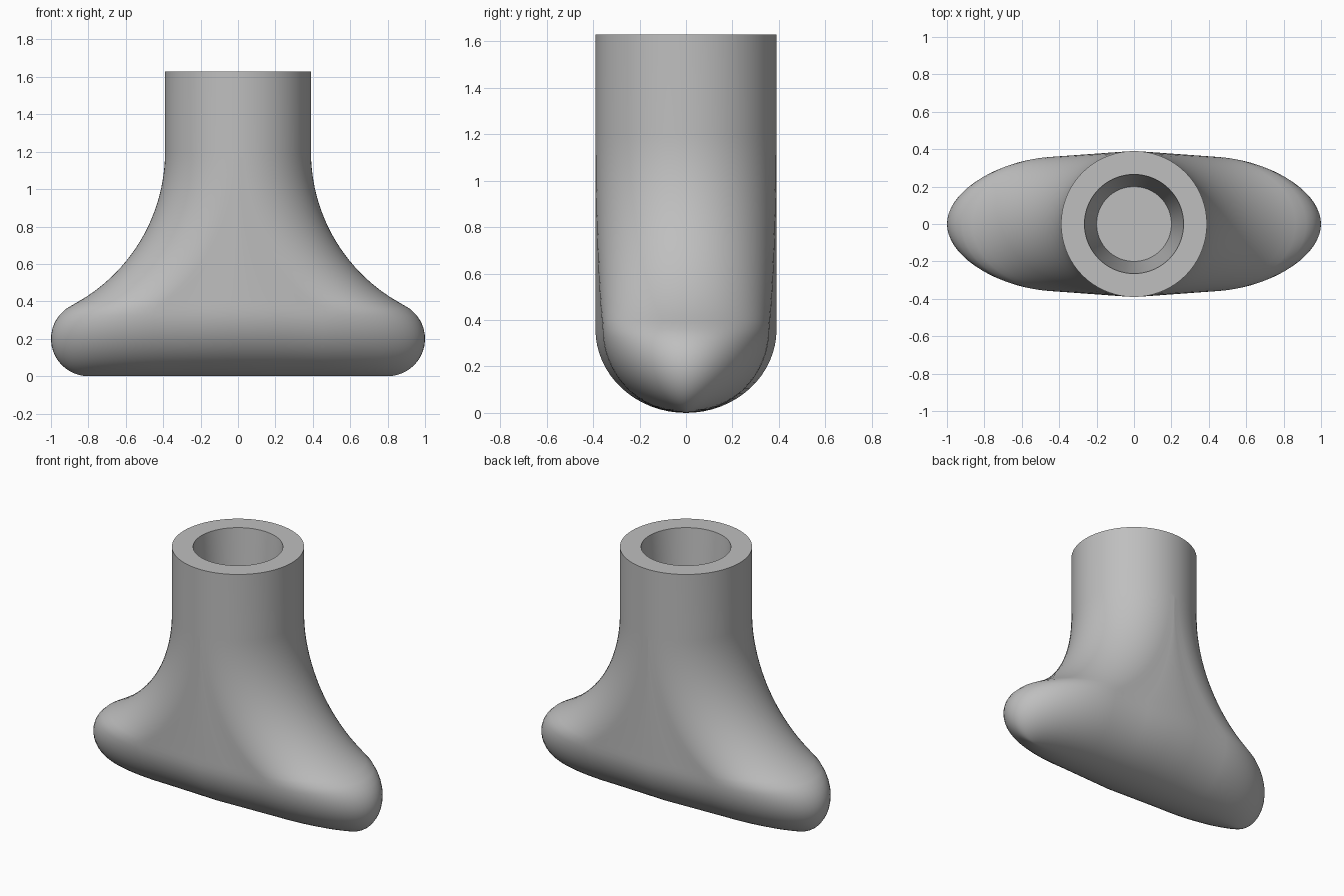
import bpy
import bmesh
from math import sin, cos, sqrt, pi, radians

cube = bpy.data.objects.get("Cube")
if cube:
    bpy.data.objects.remove(cube, do_unlink=True)

HEIGHT, NECK_R, NECK_Z = 1.63, 0.39, 1.2   # neck tube
TOE_X, TOE_R = 0.8, 0.2                    # rounded toe ends
FILLET_R = 0.925                           # concave sweep from neck to toe
ROUND_Z = 0.36                             # height of the rounded underside
ARC_STEPS = 18

grey = bpy.data.materials.new("plain grey")
grey.use_nodes = True
colour = (0.52, 0.52, 0.52, 1)
grey.diffuse_color = colour
grey.node_tree.nodes["Principled BSDF"].inputs["Base Color"].default_value = colour


def half_length(z):
    """Side profile: toe circle, concave fillet, straight neck."""
    if z >= NECK_Z:
        return NECK_R
    if z > 0.378:
        return NECK_R + FILLET_R - sqrt(FILLET_R ** 2 - (NECK_Z - z) ** 2)
    return TOE_X + sqrt(max(0, TOE_R ** 2 - (z - TOE_R) ** 2))


def ring(bm, z, length, flat, width, squash=1):
    """Closed section: tapered flat flanks ending in half ellipses."""
    end = width - 0.075 * flat
    quarter = [(0, width), (flat / 2, (width + end) / 2)]
    for i in range(ARC_STEPS + 1):
        t = pi / 2 * i / ARC_STEPS
        quarter.append((flat + (length - flat) * sin(t), end * cos(t)))
    pts = quarter + [(x, -y) for x, y in quarter[-2::-1]]
    pts += [(-x, y) for x, y in pts[-2:0:-1]]
    return [bm.verts.new((x, y * squash, z)) for x, y in pts]


bm = bmesh.new()

# Outer body sections: rounded underside, swept flanks, neck
levels = [ROUND_Z * (1 - cos(pi / 2 * i / 16)) for i in range(17)]
levels += [ROUND_Z + (NECK_Z - ROUND_Z) * i / 26 for i in range(1, 27)]
levels.append(HEIGHT)
rings = []
for z in levels:
    length = half_length(z)
    flat = min(0.4, 0.77 * (length - NECK_R))
    squash = sqrt(max(0, 1 - max(0, 1 - z / ROUND_Z) ** 2))
    rings.append(ring(bm, z, length, flat, NECK_R, squash))

# Tapered blind socket
for r, z in ((0.265, HEIGHT), (0.2, HEIGHT - 0.8)):
    rings.append(ring(bm, z, r, 0, r))

for a, b in zip(rings, rings[1:]):
    n = len(a)
    for i in range(n):
        j = (i + 1) % n
        bm.faces.new((a[i], a[j], b[j], b[i]))
bm.faces.new(rings[-1])

bmesh.ops.remove_doubles(bm, verts=bm.verts, dist=0.0001)
bmesh.ops.recalc_face_normals(bm, faces=bm.faces)

mesh = bpy.data.meshes.new("socket_foot")
bm.to_mesh(mesh)
bm.free()
mesh.materials.append(grey)
foot = bpy.data.objects.new("socket_foot", mesh)
bpy.context.collection.objects.link(foot)

bpy.ops.object.select_all(action='DESELECT')
foot.select_set(True)
bpy.context.view_layer.objects.active = foot
bpy.ops.object.shade_smooth_by_angle(angle=radians(40))
